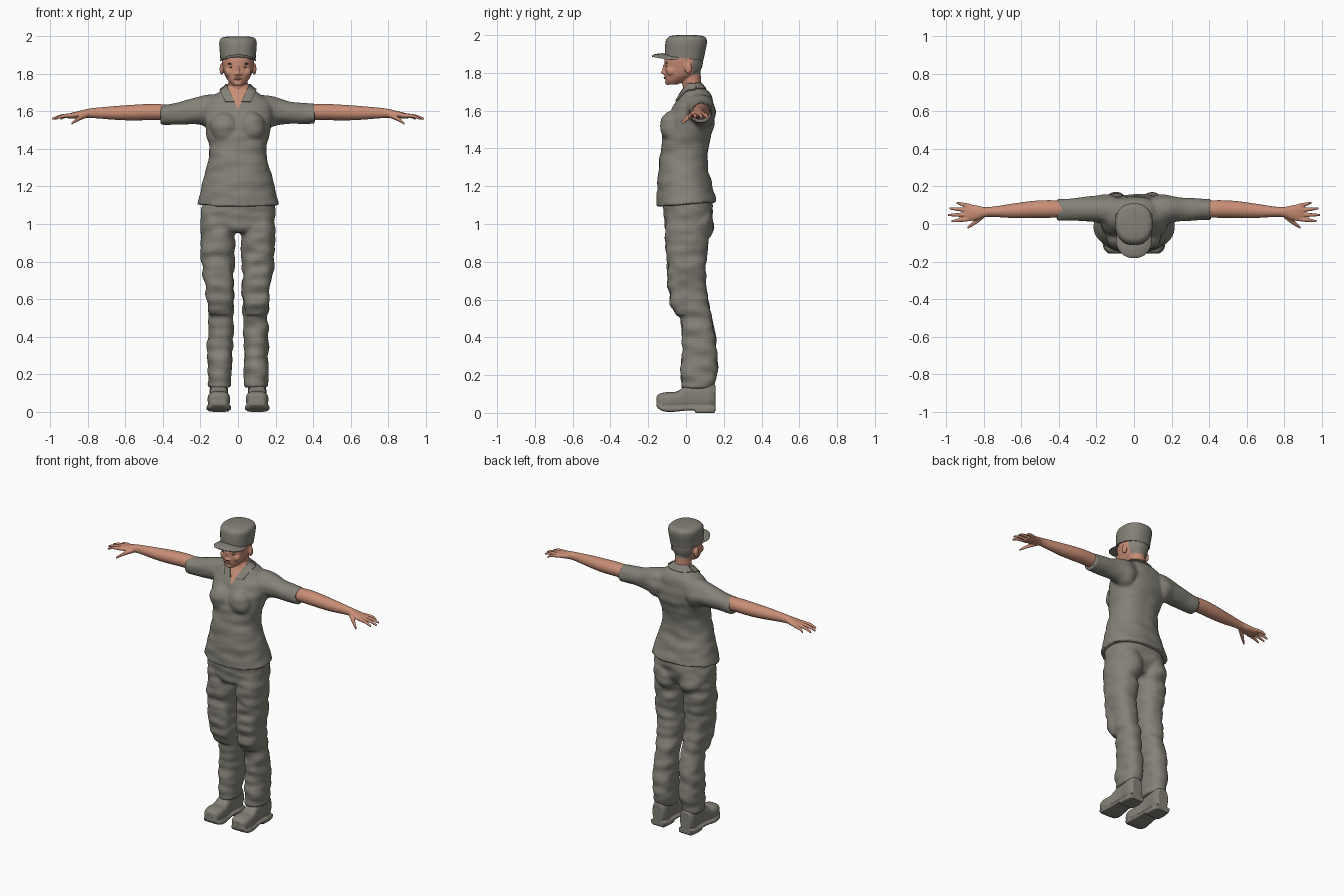
import bpy, bmesh, math
from mathutils import Vector, Matrix, noise

cube = bpy.data.objects.get("Cube")
if cube:
    bpy.data.objects.remove(cube, do_unlink=True)


def material(name, rgb):
    m = bpy.data.materials.new(name)
    m.use_nodes = True
    m.diffuse_color = (*rgb, 1)
    node = next(n for n in m.node_tree.nodes if n.type == 'BSDF_PRINCIPLED')
    node.inputs["Base Color"].default_value = (*rgb, 1)
    node.inputs["Roughness"].default_value = 0.8
    return m


CLOTH = material("grey cloth", (0.23, 0.22, 0.185))
SKIN = material("skin", (0.58, 0.27, 0.18))
HAIR = material("grey hair", (0.25, 0.23, 0.2))
LIPS = material("lips", (0.40, 0.15, 0.11))
DARK = material("dark brown", (0.05, 0.03, 0.02))
WHITE = material("eye white", (0.55, 0.50, 0.45))


def loft(bm, rings, p=2.0, n=32, steps=5):
    """Closed skin through (centre, u, v) superellipse rings, eased between them."""
    def ease(a, b, c, d, t):
        return b + 0.5 * t * (c - a + t * (2*a - 5*b + 4*c - d + t * (3*(b - c) + d - a)))
    path = []
    for i in range(len(rings) - 1):
        near = [rings[min(max(i + k, 0), len(rings) - 1)] for k in (-1, 0, 1, 2)]
        for s in range(steps):
            path.append([ease(*(r[j] for r in near), s / steps) for j in range(3)])
    path.append(rings[-1])
    loops = []
    for c, u, v in path:
        loop = []
        for k in range(n):
            a = math.tau * k / n
            cu, sv = [math.copysign(abs(f) ** (2 / p), f) for f in (math.cos(a), math.sin(a))]
            loop.append(bm.verts.new(c + u * cu + v * sv))
        loops.append(loop)
    for a, b in zip(loops, loops[1:]):
        for k in range(n):
            bm.faces.new((a[k], a[(k + 1) % n], b[(k + 1) % n], b[k]))
    bm.faces.new(loops[0])
    bm.faces.new(loops[-1])


def up(z, rx, y0, y1, x=0, tilt=0):
    """Horizontal ring; tilt lifts its back."""
    return Vector((x, (y0 + y1) / 2, z)), Vector((rx, 0, 0)), Vector((0, (y1 - y0) / 2, tilt))


def side(x, y, ry, z, rz):
    return Vector((x, y, z)), Vector((0, ry, 0)), Vector((0, 0, rz))


def along(y, rx, z0, z1, x=0):
    return Vector((x, y, (z0 + z1) / 2)), Vector((rx, 0, 0)), Vector((0, 0, (z1 - z0) / 2))


def ball(bm, centre, radii):
    bmesh.ops.create_uvsphere(bm, u_segments=24, v_segments=16, radius=1,
                              matrix=Matrix.Translation(centre) @ Matrix.Diagonal((*radii, 1)))


def mirror(bm):
    made = bmesh.ops.duplicate(bm, geom=bm.verts[:] + bm.edges[:] + bm.faces[:])["geom"]
    for v in made:
        if isinstance(v, bmesh.types.BMVert):
            v.co.x *= -1


def finish(bm, name, mats, voxel=0, smooth=0, crease=0.0):
    """Make an object; with a voxel size the overlapping shells melt into one."""
    bmesh.ops.recalc_face_normals(bm, faces=bm.faces[:])
    me = bpy.data.meshes.new(name)
    bm.to_mesh(me)
    bm.free()
    ob = bpy.data.objects.new(name, me)
    bpy.context.scene.collection.objects.link(ob)
    if voxel:
        rm = ob.modifiers.new("melt", 'REMESH')
        rm.mode, rm.voxel_size = 'VOXEL', voxel
        if smooth:
            sm = ob.modifiers.new("soften", 'SMOOTH')
            sm.factor, sm.iterations = 0.5, smooth
        bpy.context.view_layer.update()
        dg = bpy.context.evaluated_depsgraph_get()
        me = bpy.data.meshes.new_from_object(ob.evaluated_get(dg))
        ob.modifiers.clear()
        ob.data = me
    if crease:
        moves = [v.normal * crease * noise.noise(Vector((v.co.x * 9, v.co.y * 9, v.co.z * 20)))
                 for v in me.vertices]
        for v, d in zip(me.vertices, moves):
            v.co += d
    me.materials.clear()
    for m in mats:
        me.materials.append(m)
    me.shade_smooth()
    me.set_sharp_from_angle(angle=math.radians(50))
    return ob


def patch(ob, planes, index=0, lift=0.0):
    """Cut along planes, then recolour or raise the faces inside all of them."""
    bm = bmesh.new()
    bm.from_mesh(ob.data)
    planes = [(Vector(c), Vector(n)) for c, n in planes]
    for c, n in planes:
        bmesh.ops.bisect_plane(bm, geom=bm.verts[:] + bm.edges[:] + bm.faces[:],
                               dist=1e-5, plane_co=c, plane_no=n)
    faces = [f for f in bm.faces
             if all((f.calc_center_median() - c).dot(n) > 0 for c, n in planes)]
    if lift and faces:
        bm.normal_update()
        made = bmesh.ops.extrude_face_region(bm, geom=faces)["geom"]
        verts = [g for g in made if isinstance(g, bmesh.types.BMVert)]
        bm.normal_update()
        for v, d in [(v, v.normal.copy()) for v in verts]:
            v.co += d * lift
    else:
        for f in faces:
            f.material_index = index
    bm.to_mesh(ob.data)
    bm.free()
    ob.data.shade_smooth()
    ob.data.set_sharp_from_angle(angle=math.radians(50))


# Shirt: sleeves and bust are mirrored, then melted into the torso
bm = bmesh.new()
loft(bm, [side(.04, .06, .06, 1.62, .07), side(.13, .07, .085, 1.595, .095),
          side(.20, .08, .07, 1.602, .076), side(.30, .077, .06, 1.592, .06),
          side(.41, .076, .058, 1.586, .054)])
ball(bm, (.07, -.072, 1.515), (.075, .066, .085))
mirror(bm)
loft(bm, [up(1.105, .22, -.155, .16, tilt=.012), up(1.2, .193, -.152, .14),
          up(1.3, .168, -.145, .116), up(1.4, .152, -.132, .118), up(1.5, .172, -.12, .145),
          up(1.58, .185, -.09, .152), up(1.64, .17, -.06, .145), up(1.69, .125, -.026, .128),
          up(1.725, .075, -.016, .1), up(1.748, .058, -.012, .08)], p=2.25, n=48)
shirt = finish(bm, "shirt", [CLOTH, SKIN], .008, 6, .007)
# Open neck and raised collar
patch(shirt, [((0, 0, 1.61), (-1, 0, .45)), ((0, 0, 1.61), (1, 0, .45)),
              ((0, .025, 0), (0, -1, 0))], index=1)
for s in (1, -1):
    patch(shirt, [((0, 0, 1.61), (s, 0, -.45)), ((s * .05, 0, 1.61), (-s, 0, .45)),
                  ((0, 0, 1.65), (0, 0, 1)), ((0, .05, 0), (0, -1, 0)),
                  ((0, 0, 0), (s, 0, 0))], lift=.007)
patch(shirt, [((0, 0, 1.715), (0, 0, 1)), ((0, .05, 0), (0, 1, 0))], lift=.006)

# Trousers with knee pads
bm = bmesh.new()
X = .095
loft(bm, [up(1.05, .09, -.10, .12, .10), up(.95, .092, -.11, .122, .106),
          up(.8, .088, -.10, .108, .107), up(.7, .08, -.085, .104, .101),
          up(.6, .07, -.06, .12, X), up(.5, .067, -.028, .137, .091),
          up(.4, .068, -.02, .156, .093), up(.3, .067, -.022, .166, .097),
          up(.2, .064, -.027, .163, .098), up(.13, .06, -.02, .148, .098)], p=2.3)
loft(bm, [up(.515, .058, -.05, .03, X), up(.56, .068, -.078, .03, X),
          up(.66, .075, -.094, .03, .098), up(.74, .075, -.1, .03, .102),
          up(.79, .066, -.1, .0, .104)], p=2.6)
ball(bm, (.092, .065, 1.0), (.088, .08, .11))
mirror(bm)
loft(bm, [up(1.17, .175, -.13, .12), up(1.08, .198, -.12, .14),
          up(1.0, .199, -.115, .125), up(.955, .19, -.09, .10)], p=2.4, n=48)
finish(bm, "trousers", [CLOTH], .008, 4, .012)

# Boots with thin welted soles and heels
bm = bmesh.new()
B = .102
loft(bm, [along(-.156, .03, .042, .088, B), along(-.14, .05, .025, .102, B),
          along(-.10, .06, .018, .11, B), along(-.05, .055, .018, .113, B),
          along(0, .048, .018, .145, B), along(.05, .046, .018, .165, B),
          along(.12, .05, .015, .165, B), along(.155, .038, .03, .15, B)], p=2.7)
loft(bm, [along(-.157, .036, .035, .058, B), along(-.13, .06, .012, .04, B),
          along(-.08, .066, .005, .034, B), along(0, .056, .012, .034, B),
          along(.04, .055, .012, .034, B), along(.155, .05, .008, .036, B)], p=5)
loft(bm, [along(.05, .054, -.001, .03, B), along(.10, .056, -.001, .03, B),
          along(.152, .048, -.001, .03, B)], p=6)
mirror(bm)
finish(bm, "boots", [CLOTH], .005, 2)

# Arms with palms, fingers and thumbs
bm = bmesh.new()
loft(bm, [side(.34, .078, .044, 1.592, .042), side(.45, .08, .047, 1.597, .043),
          side(.55, .077, .045, 1.594, .042), side(.65, .07, .038, 1.592, .037),
          side(.78, .064, .026, 1.591, .026), side(.84, .06, .039, 1.584, .02),
          side(.89, .061, .046, 1.577, .015), side(.908, .061, .036, 1.574, .010)])
for y, tip_x, tip_y in [(.097, .946, .114), (.073, .984, .084), (.049, .992, .048),
                        (.026, .974, .014)]:
    mid = (.89 + tip_x) / 2
    loft(bm, [side(.875, y, .011, 1.579, .011), side(mid, (y + tip_y) / 2, .010, 1.575, .010),
              side(tip_x, tip_y, .006, 1.56, .006)], n=12)
loft(bm, [side(.80, .045, .014, 1.582, .014), side(.845, .012, .015, 1.564, .013),
          side(.888, -.02, .007, 1.535, .007)], n=12)
mirror(bm)
finish(bm, "arms_and_hands", [SKIN], .004, 2)

# Head and neck with nose, cheeks, chin and ears
bm = bmesh.new()
for s in (1, -1):
    ball(bm, (s * .087, .012, 1.826), (.011, .02, .031))
    ball(bm, (s * .045, -.075, 1.81), (.026, .03, .028))
    ball(bm, (s * .012, -.117, 1.799), (.009, .010, .007))
loft(bm, [up(1.66, .056, -.0, .09), up(1.74, .051, -.02, .08),
          up(1.79, .052, -.03, .078), up(1.83, .055, -.03, .07)])
loft(bm, [up(1.738, .028, -.100, -.045), up(1.76, .05, -.109, .0),
          up(1.79, .069, -.114, .06), up(1.83, .081, -.113, .085),
          up(1.88, .087, -.113, .092), up(1.95, .082, -.095, .09)], p=2.15)
ball(bm, (0, -.121, 1.803), (.010, .013, .011))
ball(bm, (0, -.112, 1.822), (.008, .013, .028))
ball(bm, (0, -.097, 1.75), (.022, .014, .014))
head = finish(bm, "head", [SKIN, HAIR], .0045, 3)
patch(head, [((0, .038, 0), (0, 1, 0)), ((0, 0, 1.79), (0, 0, 1))], index=1)

# Facial details
bm = bmesh.new()
ball(bm, (0, -.112, 1.774), (.022, .006, .006))
finish(bm, "lips", [LIPS])
for name, mat, x, y, z, radii in [
        ("eyes", WHITE, .035, -.102, 1.836, (.013, .004, .005)),
        ("irises", DARK, .035, -.1045, 1.836, (.005, .003, .005)),
        ("eyebrows", DARK, .036, -.103, 1.854, (.02, .004, .004))]:
    bm = bmesh.new()
    ball(bm, (x, y, z), radii)
    mirror(bm)
    finish(bm, name, [mat])

# Cap crown and brim
bm = bmesh.new()
loft(bm, [up(1.878, .094, -.112, .092, tilt=-.013), up(1.915, .097, -.112, .1, tilt=-.01),
          up(1.96, .1, -.108, .11, tilt=-.005), up(1.982, .096, -.1, .107),
          up(1.995, .08, -.082, .09), up(2.0, .045, -.045, .05)], p=2.3, n=48)
finish(bm, "cap_crown", [CLOTH])
bm = bmesh.new()
loft(bm, [along(-.04, .09, 1.888, 1.900), along(-.09, .096, 1.888, 1.902),
          along(-.13, .086, 1.890, 1.904), along(-.165, .058, 1.888, 1.899),
          along(-.18, .025, 1.886, 1.892)], p=4)
for v in bm.verts:
    v.co.z -= 2.4 * v.co.x ** 2
finish(bm, "cap_brim", [CLOTH])
